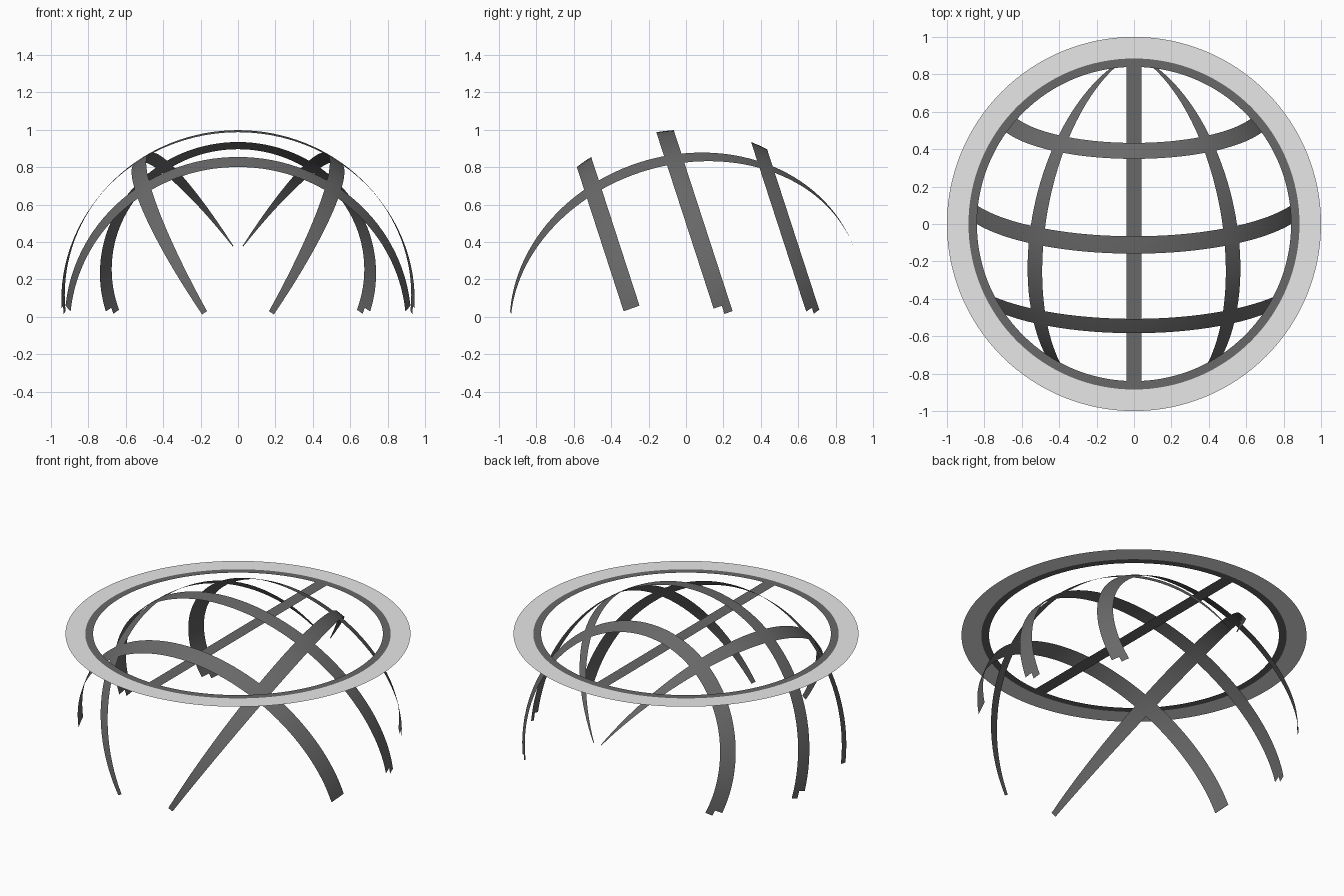
import bpy, bmesh, math
from mathutils import Vector

if "Cube" in bpy.data.objects:
    bpy.data.objects.remove(bpy.data.objects["Cube"])

R, ZC = 0.955, 0.045            # dome radius and centre height
STEP = math.radians(2.8125)     # 128 x 64 sphere grid
TILT = math.radians(18)         # dome axis leans up towards the back
RING_Z = 0.74
AXIS = Vector((0, math.cos(TILT), math.sin(TILT)))
UP = Vector((0, -math.sin(TILT), math.cos(TILT)))
SIDE = Vector((1, 0, 0))


def material(name, value):
    m = bpy.data.materials.new(name)
    m.diffuse_color = (value, value, value, 1)
    m.use_nodes = True
    m.node_tree.nodes["Principled BSDF"].inputs["Base Color"].default_value = m.diffuse_color
    return m


dark = material("dark grey", 0.14)
light = material("light grey", 0.8)


def finish(name, bm, mat, smooth=False):
    mesh = bpy.data.meshes.new(name)
    bm.to_mesh(mesh)
    bm.free()
    mesh.materials.append(mat)
    for p in mesh.polygons:
        p.use_smooth = smooth
    ob = bpy.data.objects.new(name, mesh)
    bpy.context.collection.objects.link(ob)
    return ob


def dome_point(i, j):
    """Grid point: i steps from the back pole, j steps around the axis."""
    t, p = i * STEP, j * STEP
    d = AXIS * math.cos(t) + (UP * math.cos(p) + SIDE * math.sin(p)) * math.sin(t)
    return Vector((0, 0, ZC)) + d * R


def dome_band(name, rows, cols):
    """Thin patch of the tilted sphere, keeping only faces above the ground."""
    bm = bmesh.new()
    for i in rows:
        for j in cols:
            pts = [dome_point(*c) for c in ((i, j), (i + 1, j), (i + 1, j + 1), (i, j + 1))]
            if min(p.z for p in pts) > 0.006:
                bm.faces.new([bm.verts.new(p) for p in pts])
    bmesh.ops.remove_doubles(bm, verts=bm.verts, dist=1e-5)
    bm.normal_update()
    f = next(iter(bm.faces))
    if f.normal.dot(f.calc_center_median() - Vector((0, 0, ZC))) < 0:
        bmesh.ops.reverse_faces(bm, faces=bm.faces)
    finish(name, bm, dark, True)


def flat_ring(name, r_in, r_out, mat, n=128):
    bm = bmesh.new()
    loops = [[bm.verts.new((r * math.cos(k * math.tau / n), r * math.sin(k * math.tau / n), RING_Z))
              for k in range(n)] for r in (r_in, r_out)]
    for k in range(n):
        m = (k + 1) % n
        bm.faces.new((loops[0][k], loops[1][k], loops[1][m], loops[0][m]))
    finish(name, bm, mat)


# Three tilted cross hoops
for name, i in (("back_hoop", 16), ("middle_hoop", 27), ("front_hoop", 37)):
    dome_band(name, range(i, i + 2), range(-64, 64))

# Two long ribs tapering towards the poles
dome_band("right_rib", range(1, 63), range(11, 13))
dome_band("left_rib", range(1, 63), range(-13, -11))

# Flat rim, inner rim and centre strip
flat_ring("outer_rim", 0.885, 1.0, light)
flat_ring("inner_rim", 0.84, 0.885, dark)
bm = bmesh.new()
bm.faces.new([bm.verts.new((x, y, RING_Z)) for x, y in
              ((-0.04, -0.84), (0.04, -0.84), (0.04, 0.84), (-0.04, 0.84))])
finish("centre_strip", bm, dark)
